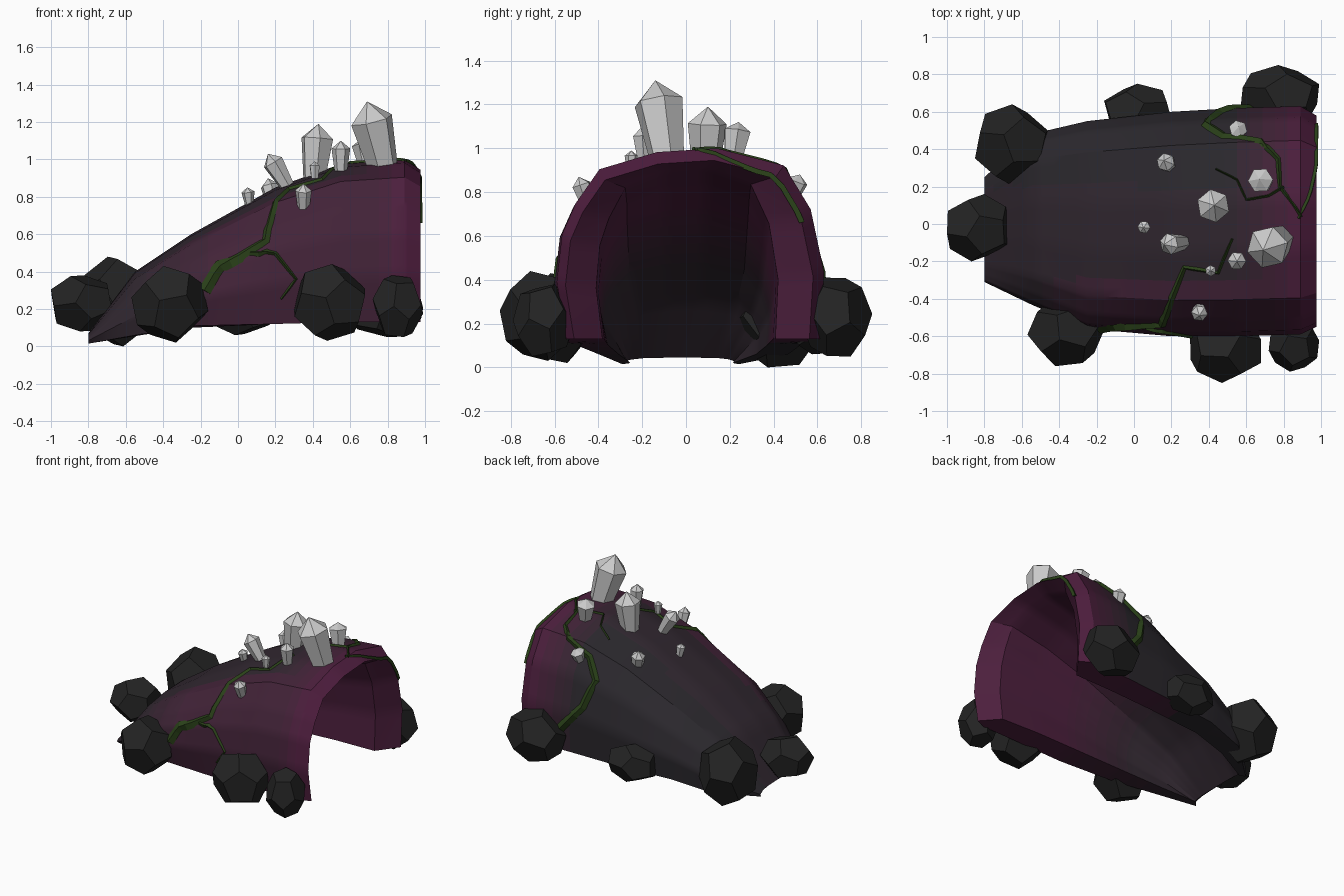
import bpy, bmesh, math, random
from mathutils import Vector, Euler
from mathutils.bvhtree import BVHTree

if "Cube" in bpy.data.objects:
    bpy.data.objects.remove(bpy.data.objects["Cube"])

random.seed(4)


def mat(name, r, g, b):
    m = bpy.data.materials.new(name)
    m.diffuse_color = (r, g, b, 1)
    m.use_nodes = True
    m.node_tree.nodes["Principled BSDF"].inputs["Base Color"].default_value = m.diffuse_color
    return m


# Gradient from slate to plum for the shell
STEPS = 12
SLATE, DEEP = Vector((.018, .022, .024)), Vector((.085, .012, .052))
PLUM = [mat(f"plum_{i}", *SLATE.lerp(DEEP, i / (STEPS - 1))) for i in range(STEPS)]
ROCK = mat("charcoal", .017, .017, .017)
VINE = mat("vine_green", .024, .055, .010)


def make(name, verts, faces, mats=()):
    me = bpy.data.meshes.new(name)
    me.from_pydata([tuple(v) for v in verts], [], faces)
    bm = bmesh.new()
    bm.from_mesh(me)
    bmesh.ops.recalc_face_normals(bm, faces=bm.faces)
    bm.to_mesh(me)
    bm.free()
    ob = bpy.data.objects.new(name, me)
    bpy.context.collection.objects.link(ob)
    for m in mats:
        me.materials.append(m)
    return ob


# Cave shell: arch profile lofted along x, round the mouth lip and back inside
ARCH = [(-.93, 0), (-1, .3), (-.96, .55), (-.86, .71), (-.68, .89), (-.25, .98),
        (.2, 1), (.7, .91), (.9, .68), (1, .35), (.97, 0)]
# x, y left, y right, base z, top z
OUTER = [(-.80, -.31, .25, .015, .07), (-.55, -.43, .48, .06, .40),
         (-.25, -.56, .55, .11, .60), (.20, -.60, .60, .12, .85),
         (.55, -.60, .62, .13, .975), (.89, -.59, .63, .13, 1.0)]
LIP = (.975, -.55, .58, .13, .945)
INNER = [(-.77, -.27, .22, .02, .045), (-.52, -.33, .33, .06, .31),
         (-.25, -.38, .38, .10, .48), (.20, -.395, .40, .12, .70),
         (.55, -.40, .41, .13, .83), (.86, -.41, .42, .13, .905)]


def ring(s):
    x, yl, yr, zb, zt = s
    c, h = (yl + yr) / 2, (yr - yl) / 2
    return [Vector((x, c + a * h, zb + b * (zt - zb))) for a, b in ARCH]


n = len(ARCH)
stations = OUTER + [LIP] + INNER[::-1]
verts = [v for s in stations for v in ring(s)]
faces = []
for i in range(len(stations) - 1):
    for j in range(n - 1):
        a = i * n + j
        faces.append((a, a + 1, a + n + 1, a + n))
outer_count = 6 * (n - 1)
last = len(stations) - 1
for i in range(6):                       # bottom rims
    for k in (0, n - 1):
        q = [i * n + k, (i + 1) * n + k, (last - i - 1) * n + k, (last - i) * n + k]
        faces.append(q if i < 5 else [q[0], q[1], q[3]])
for j in range(n - 1):                   # rear edge
    faces.append((j, j + 1, last * n + j + 1, last * n + j))
shell = make("cave_shell", verts, faces, PLUM)
bvh = BVHTree.FromPolygons(verts, faces[:outer_count])

# Subdivide flat so the colour can fade from mouth to rear
bm = bmesh.new()
bm.from_mesh(shell.data)
bmesh.ops.subdivide_edges(bm, edges=bm.edges, cuts=4, use_grid_fill=True)
for f in bm.faces:
    c, nm = f.calc_center_median(), f.normal
    inside = nm.dot(Vector((0, c.y, max(c.z - .1, 0)))) < 0
    mouth = min(max((c.x - .45) / .45, 0), 1)
    if inside:
        t = min(max((c.x + .5) / 1.0, .15), .85)
    else:
        t = .05 + .9 * mouth ** 1.3
        if c.y < -.3:
            t = max(t, .15 + .35 * min(max((c.x + .6) / .4, 0), 1))
        elif c.y < .2:
            t = max(t, .2)
    f.material_index = int(t * (STEPS - 1) + .5)
bm.to_mesh(shell.data)
bm.free()
bpy.context.view_layer.objects.active = shell
shell.select_set(True)
bpy.ops.object.shade_smooth_by_angle(angle=math.radians(30))
shell.select_set(False)


# Boulders: rotated dodecahedra fitted to their bounds
def boulder(name, lo, hi):
    src = bmesh.new()
    bmesh.ops.create_icosphere(src, subdivisions=1, radius=1)
    rot = Euler([random.uniform(0, 6) for _ in range(3)]).to_matrix()
    pts = [rot @ f.calc_center_median() for f in src.faces]
    src.free()
    mn = [min(p[i] for p in pts) for i in range(3)]
    mx = [max(p[i] for p in pts) for i in range(3)]
    bm = bmesh.new()
    for p in pts:
        bm.verts.new([lo[i] + (p[i] - mn[i]) / (mx[i] - mn[i]) * (hi[i] - lo[i])
                      for i in range(3)])
    bmesh.ops.convex_hull(bm, input=bm.verts)
    bmesh.ops.dissolve_limit(bm, angle_limit=.06, verts=bm.verts, edges=bm.edges)
    ob = make(name, [], [], [ROCK])
    bm.to_mesh(ob.data)
    bm.free()


ROCKS = [((-.85, .21, 0), (-.46, .64, .48)), ((-1, -.20, .08), (-.67, .16, .38)),
         ((-.57, -.76, .02), (-.16, -.40, .43)), ((.30, -.85, .03), (.68, -.49, .44)),
         ((.72, -.79, .05), (.99, -.51, .38)), ((.57, .52, .05), (.99, .85, .41)),
         ((-.16, .47, .06), (.20, .75, .33))]
for i, (lo, hi) in enumerate(ROCKS):
    boulder(f"boulder_{i + 1}", lo, hi)


# Crystals: six-sided, flaring to a shoulder, pointed tip
def crystal(name, base, tip, r, s=6):
    b, t = Vector(base), Vector(tip)
    d = t - b
    q = d.to_track_quat('Z', 'Y')
    vs = []
    for f, rr in ((-.15, .68), (.7, 1)):
        for k in range(s):
            a = math.tau * k / s + r * 20
            vs.append(b + d * f + q @ Vector((r * rr * math.cos(a), r * rr * math.sin(a), 0)))
    vs.append(t)
    fs = [(k, (k + 1) % s, (k + 1) % s + s, k + s) for k in range(s)]
    fs += [(k + s, (k + 1) % s + s, 2 * s) for k in range(s)] + [tuple(range(s))]
    make(name, vs, fs)


CRYSTALS = [((.77, -.09, .98), (.69, -.14, 1.31), .115), ((.41, .09, .93), (.43, .10, 1.19), .09),
            ((.69, .22, .98), (.67, .24, 1.12), .068), ((.55, -.19, .96), (.55, -.20, 1.10), .05),
            ((.25, -.10, .88), (.16, -.11, 1.03), .058), ((.41, -.25, .91), (.41, -.25, .99), .03),
            ((.35, -.45, .75), (.35, -.49, .87), .045), ((.06, -.01, .77), (.05, -.02, .85), .035),
            ((.19, .31, .76), (.16, .34, .90), .05), ((.55, .48, .78), (.56, .52, .88), .05)]
for i, c in enumerate(CRYSTALS):
    crystal(f"crystal_{i + 1}", *c)


# Vines: ridged ribbons snapped to the shell, tapering along their length
def vine(name, path, w0, w1):
    pts, raw = [], [Vector(p) for p in path]
    for a, b in zip(raw, raw[1:]):
        pts += [a.lerp(b, k / 3) for k in range(3)]
    pts.append(raw[-1])
    hits = [bvh.find_nearest(p)[:2] for p in pts]
    vs, fs = [], []
    for i, (p, nrm) in enumerate(hits):
        if nrm.dot(p - Vector((.3, 0, .45))) < 0:
            nrm = -nrm
        tan = hits[min(i + 1, len(hits) - 1)][0] - hits[max(i - 1, 0)][0]
        side = nrm.cross(tan).normalized()
        w = w0 + (w1 - w0) * i / (len(hits) - 1)
        vs += [p + side * w - nrm * .004, p + nrm * (.010 + w * .35), p - side * w - nrm * .004]
    for i in range(len(hits) - 1):
        a = i * 3
        fs += [(a + k, a + (k + 1) % 3, a + 3 + (k + 1) % 3, a + 3 + k) for k in range(3)]
    fs += [(0, 1, 2), tuple(len(vs) - 3 + k for k in range(3))]
    make(name, vs, fs, [VINE])


vine("front_vine", [(-.18, -.58, .30), (-.10, -.58, .44), (.05, -.58, .53), (.14, -.57, .58),
                    (.17, -.48, .73), (.26, -.24, .87), (.44, -.27, .92), (.52, -.08, .97)], .042, .008)
vine("front_vine_branch", [(.05, -.6, .53), (.20, -.6, .50), (.31, -.6, .36), (.23, -.6, .25)], .018, .007)
vine("back_vine", [(.77, .62, .10), (.62, .64, .30), (.45, .62, .50), (.38, .55, .70),
                   (.48, .47, .82), (.68, .44, .90), (.77, .35, .94), (.78, .2, .98),
                   (.90, .04, 1.0)], .042, .009)
vine("top_vine", [(.43, .30, .92), (.55, .24, .96), (.60, .13, .98), (.72, .15, .98), (.80, .2, .98)],
     .006, .010)
vine("mouth_vine", [(.88, .03, 1.0), (.95, .18, .96), (.97, .32, .88), (.975, .40, .80),
                    (.975, .43, .72), (.97, .42, .64)], .012, .016)
